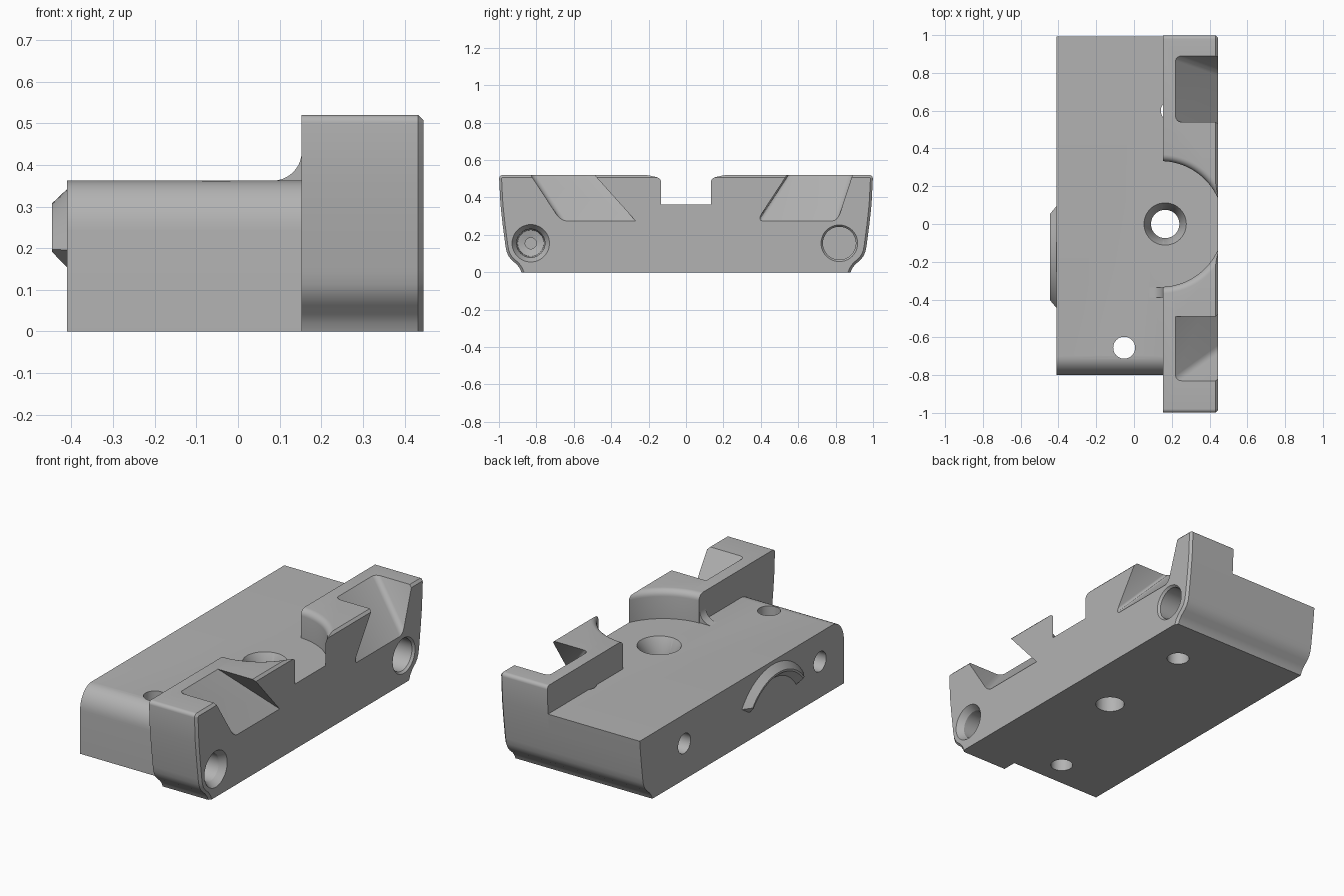
import bpy, bmesh, math
from mathutils import Matrix, Vector

if "Cube" in bpy.data.objects:
    bpy.data.objects.remove(bpy.data.objects["Cube"])

gray = bpy.data.materials.new("machined_gray")
gray.diffuse_color = (0.45, 0.45, 0.45, 1)
gray.use_nodes = True
gray.node_tree.nodes["Principled BSDF"].inputs["Base Color"].default_value = gray.diffuse_color


def finish(name, bm):
    bmesh.ops.recalc_face_normals(bm, faces=bm.faces)
    me = bpy.data.meshes.new(name)
    bm.to_mesh(me)
    bm.free()
    me.materials.append(gray)
    ob = bpy.data.objects.new(name, me)
    bpy.context.collection.objects.link(ob)
    return ob


def loft(rings, closed=False):
    """Skin a list of point rings, capping both ends unless closed."""
    bm = bmesh.new()
    vs = [[bm.verts.new(p) for p in r] for r in rings]
    n = len(vs[0])
    for k in range(len(vs) - (0 if closed else 1)):
        a, b = vs[k], vs[(k + 1) % len(vs)]
        for i in range(n):
            bm.faces.new((a[i], a[(i + 1) % n], b[(i + 1) % n], b[i]))
    if not closed:
        bm.faces.new(vs[0])
        bm.faces.new(vs[-1])
    bmesh.ops.recalc_face_normals(bm, faces=bm.faces)
    return bm


def lathe(name, profile, origin, axis, seg=48):
    """Solid of revolution: (radius, distance along axis) pairs."""
    rot = Vector((0, 0, 1)).rotation_difference(Vector(axis)).to_matrix()
    rings = [[Vector(origin) + rot @ Vector((r * math.cos(t), r * math.sin(t), d))
              for t in (2 * math.pi * i / seg for i in range(seg))]
             for r, d in profile]
    return finish(name, loft(rings))


def cut(target, cutters):
    for c in cutters:
        m = target.modifiers.new("cut", 'BOOLEAN')
        m.operation, m.solver, m.object = 'DIFFERENCE', 'EXACT', c
        bpy.context.view_layer.objects.active = target
        bpy.ops.object.modifier_apply(modifier=m.name)


def smooth(ob):
    bpy.ops.object.select_all(action='DESELECT')
    ob.select_set(True)
    bpy.context.view_layer.objects.active = ob
    bpy.ops.object.shade_smooth_by_angle(angle=math.radians(30))


TOP, DECK, BACK, SPLIT, FRONT = 0.52, 0.362, -0.41, 0.153, 0.445

# Flared end curve shared by the block and the rail (y, z)
flare = [(0.88, 0), (0.888, 0.02), (0.905, 0.042), (0.93, 0.063), (0.949, 0.086),
         (0.96, 0.112), (0.966, 0.145), (0.981, 0.26), (0.992, DECK)]

# Main block, with a rounded front upper edge
nose = [(-0.8 + 0.1 * (1 - math.cos(t)), DECK - 0.12 * (1 - math.sin(t)))
        for t in (math.pi / 2 * (1 - i / 10) for i in range(11))]
outline = flare + nose + [(-0.8, 0)]
block = finish("main_block", loft([[(x, y, z) for y, z in outline] for x in (BACK, SPLIT)]))

# Tall rail with rounded top corners and a chamfered face
corner = [(0.979 + 0.02 * math.cos(t), TOP - 0.02 + 0.02 * math.sin(t))
          for t in (math.pi / 2 * i / 6 for i in range(7))]
half = flare + corner
outline = half + [(-y, z) for y, z in reversed(half)]
bm = loft([[(x, y, z) for y, z in outline] for x in (SPLIT, FRONT)])
face_edges = [e for e in bm.edges if all(v.co.x > FRONT - 1e-4 for v in e.verts)
              and max(v.co.z for v in e.verts) > 1e-4]
bmesh.ops.bevel(bm, geom=face_edges, offset=0.013, segments=1, affect='EDGES')
rail = finish("rail", bm)

# Round relief in the rail centre, with a rolled upper lip
lip = [(0.368 - 0.035 * math.cos(t), TOP - 0.035 + 0.035 * math.sin(t))
       for t in (math.pi / 2 * i / 6 for i in range(7))]
relief = lathe("relief_cutter", [(0.333, DECK)] + lip + [(0.368, 0.6)],
               (0.14, 0, 0), (0, 0, 1), 128)


# Ramped pockets with slanted side walls
def pocket(name, top, low):
    rings = []
    for s in (0, 1):
        slope = (low[s] - top[s]) / (TOP - 0.275)
        rings.append([(x, top[s] + slope * (TOP - z), z)
                      for x, z in ((0.1465, 0.6), (0.5, 0.215), (0.5, 0.6))])
    pb = loft(rings)
    ramp = [e for e in pb.edges if abs(e.verts[0].co.y - e.verts[1].co.y) < 0.26
            and {round(v.co.z, 3) for v in e.verts} == {0.6, 0.215}]
    bmesh.ops.bevel(pb, geom=ramp, offset=0.025, segments=4, profile=0.5, affect='EDGES')
    return finish(name, pb)


pockets = [pocket("front_pocket_cutter", (-0.83, -0.49), (-0.67, -0.27)),
           pocket("rear_pocket_cutter", (0.54, 0.89), (0.38, 0.81))]

# Vertical holes
centre_hole = lathe("centre_hole_cutter", [(0.075, -0.1), (0.075, 0.29), (0.112, DECK), (0.112, 0.4)],
                    (0.165, 0, 0), (0, 0, 1))
front_pin = lathe("front_pin_cutter", [(0.058, -0.1), (0.058, 0.6)], (-0.052, -0.655, 0), (0, 0, 1))
rear_pin = lathe("rear_pin_cutter", [(0.058, -0.1), (0.058, DECK - 0.001)], (0.2, 0.6, 0), (0, 0, 1))
# keep the rear pin clear of the pocket floor inside the rail
rear_pin_rail = lathe("rear_pin_rail_cutter", [(0.058, -0.1), (0.058, 0.24)], (0.2, 0.6, 0), (0, 0, 1))
rear_pin.scale.z = 1.2

# Bores in the rail face and in the opposite side
bores = [lathe("front_bore_cutter", [(0.1, -0.05), (0.1, 0), (0.076, 0.035), (0.07, 0.2),
                                     (0.03, 0.21), (0.03, 0.27)], (FRONT, -0.83, 0.155), (-1, 0, 0)),
         lathe("rear_bore_cutter", [(0.098, -0.05), (0.098, 0.0), (0.088, 0.012), (0.088, 0.25)],
               (FRONT, 0.82, 0.155), (-1, 0, 0))]
side_holes = [lathe("side_hole_cutter", [(0.055, -0.05), (0.055, 0.25)], (BACK, y, 0.2), (1, 0, 0))
              for y in (-0.59, 0.6)]

bpy.context.view_layer.update()
cut(block, [centre_hole, front_pin, rear_pin] + side_holes)
cut(rail, [relief, centre_hole, rear_pin_rail] + pockets + bores)
for c in [relief, centre_hole, front_pin, rear_pin, rear_pin_rail] + pockets + bores + side_holes:
    bpy.data.objects.remove(c, do_unlink=True)

# Arched rib on the side, chamfered all round
rib_rings = []
for x, r0, r1, a in ((BACK + 0.005, 0.245, 0.322, 57), (BACK, 0.245, 0.322, 57),
                     (-0.446, 0.277, 0.288, 52)):
    arc = [math.radians(a * (i / 12 - 1)) for i in range(25)]
    pts = [(r1, t) for t in arc] + [(r0, t) for t in reversed(arc)]
    rib_rings.append([(x, -0.175 + r * math.sin(t), 0.02 + r * math.cos(t)) for r, t in pts])
rib = finish("arched_rib", loft(rib_rings))

# Small concave spur where the rail meets the deck
curve = [(0.083 + 0.07 * math.sin(t), DECK + 0.07 * (1 - math.cos(t)))
         for t in (math.pi / 2 * i / 10 for i in range(11))]
spur_outline = curve + [(SPLIT + 0.005, DECK + 0.07), (SPLIT + 0.005, DECK - 0.005), (0.083, DECK - 0.005)]
spur = finish("deck_spur", loft([[(x, y, z) for x, z in spur_outline] for y in (-0.39, -0.337)]))

for ob in (block, rail, rib, spur):
    smooth(ob)
